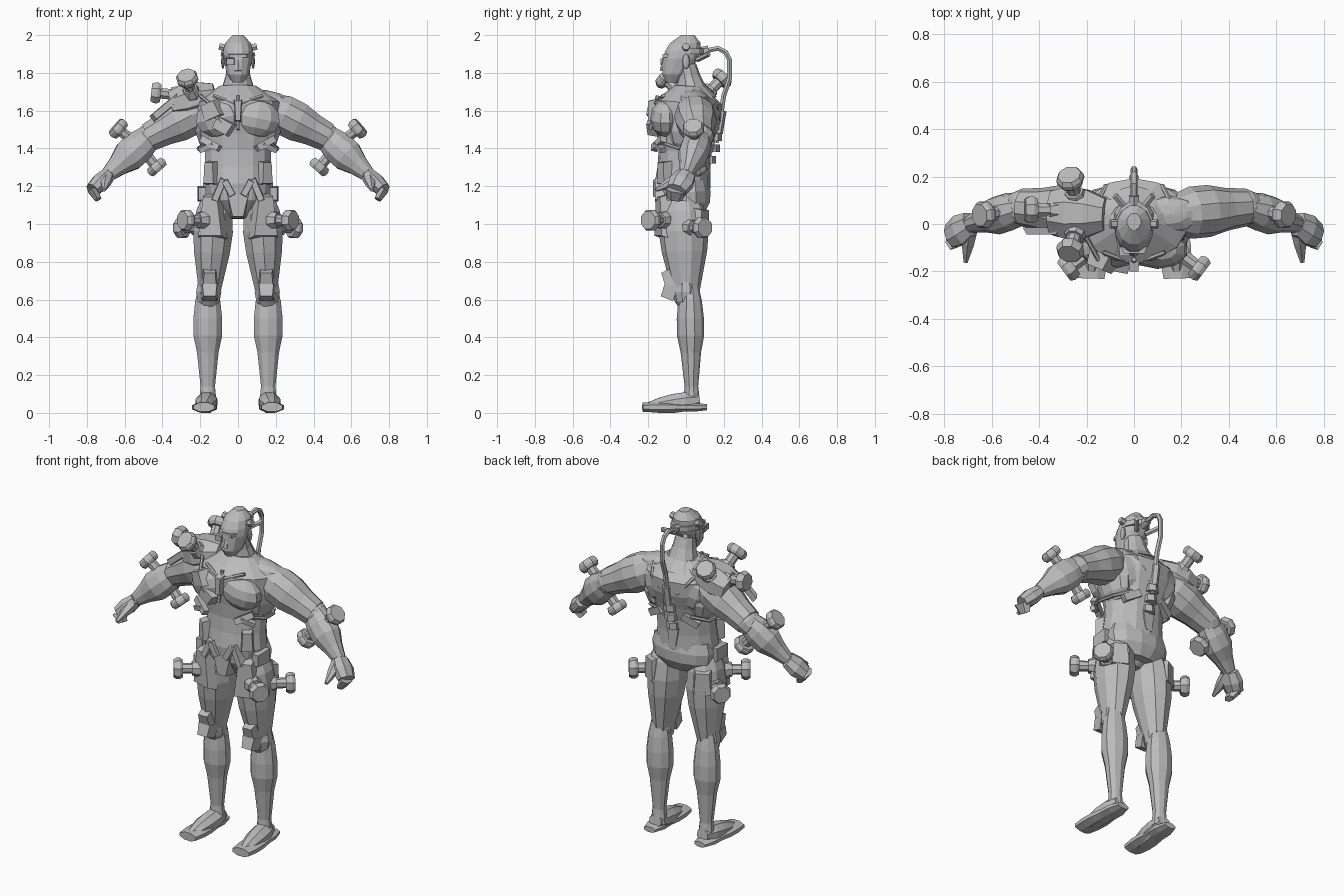
import bpy, bmesh, math
from mathutils import Vector, Matrix, Euler

cube = bpy.data.objects.get("Cube")
if cube:
    bpy.data.objects.remove(cube, do_unlink=True)

grey = bpy.data.materials.new("plain_grey")
grey.use_nodes = True
tone = (0.5, 0.5, 0.5, 1)
grey.diffuse_color = tone
grey.node_tree.nodes["Principled BSDF"].inputs["Base Color"].default_value = tone
UP = Vector((0, 0, 1))
FORWARD = Vector((0, -1, 0))


def finish(name, bm, side):
    """Mirror to the wanted side and turn the mesh into a grey object."""
    bm.transform(Matrix.Diagonal((side, 1, 1, 1)))
    bmesh.ops.recalc_face_normals(bm, faces=bm.faces)
    mesh = bpy.data.meshes.new(name)
    bm.to_mesh(mesh)
    bm.free()
    mesh.materials.append(grey)
    bpy.context.collection.objects.link(bpy.data.objects.new(name, mesh))


def limb(name, start, end, widths, depth=1, side=1, sides=10, axis=None):
    """Evenly spaced rounded rings of the given half widths from start to end."""
    start, end = Vector(start), Vector(end)
    along = (axis or end - start).normalized()
    reference = UP if abs(along.y) > 0.7 else -FORWARD
    across = reference.cross(along).normalized()
    deep = along.cross(across) * depth
    bm = bmesh.new()
    rings = []
    for step, width in enumerate(widths):
        centre = start.lerp(end, step / (len(widths) - 1))
        ring = []
        for i in range(sides):
            angle = math.tau * (i + 0.5) / sides
            offset = across * math.cos(angle) + deep * math.sin(angle)
            ring.append(bm.verts.new(centre + offset * width))
        rings.append(ring)
    for low, high in zip(rings, rings[1:]):
        for i in range(sides):
            j = (i + 1) % sides
            bm.faces.new((low[i], low[j], high[j], high[i]))
    bm.faces.new(rings[0])
    bm.faces.new(rings[-1])
    finish(name, bm, side)


def rod(name, start, end, radius, side=1, sides=6):
    limb(name, start, end, (radius, radius), 1, side, sides)


def blob(name, centre, size, side=1, tilt=0):
    bm = bmesh.new()
    bmesh.ops.create_uvsphere(bm, u_segments=10, v_segments=6, radius=1)
    turn = Matrix.Rotation(tilt, 4, "Y")
    bm.transform(Matrix.Translation(centre) @ turn @ Matrix.Diagonal((*size, 1)))
    finish(name, bm, side)


def plate(name, centre, size, taper=1, side=1, turn=(0, 0, 0)):
    """Box whose top is narrowed by taper and whose front face is bevelled in."""
    bm = bmesh.new()
    bmesh.ops.create_cube(bm, size=1)
    for vert in bm.verts:
        if vert.co.z > 0:
            vert.co.x *= taper
        if vert.co.y < 0:
            vert.co.x *= 0.8
            vert.co.z *= 0.85
    bm.transform(Matrix.Translation(centre) @ Euler(turn).to_matrix().to_4x4() @ Matrix.Diagonal((*size, 1)))
    finish(name, bm, side)


def plug(name, base, direction, side=1):
    """Flanged stem with a wide disc cap."""
    base = Vector(base)
    tip = base + Vector(direction).normalized() * 0.17
    for part, first, last, widths in (("flange", 0, 0.4, (.05, .05, .04)),
                                      ("stem", 0.2, 0.8, (.03, .03)),
                                      ("cap", 0.7, 1, (.05, .06, .06, .05))):
        limb(f"{name}_{part}", base.lerp(tip, first), base.lerp(tip, last), widths, 1, side, 8)


def tube(name, points, radius, side=1):
    curve = bpy.data.curves.new(name, "CURVE")
    curve.dimensions = "3D"
    curve.bevel_depth = radius
    curve.bevel_resolution = 1
    curve.use_fill_caps = True
    spline = curve.splines.new("POLY")
    spline.points.add(len(points) - 1)
    for point, (x, y, z) in zip(spline.points, points):
        point.co = (x * side, y, z, 1)
    spline.use_smooth = False
    curve.materials.append(grey)
    bpy.context.collection.objects.link(bpy.data.objects.new(name, curve))


# Trunk, neck and head
limb("torso", (0, -.03, 1.03), (0, .02, 1.73), (.07, .17, .19, .18, .18, .2, .23, .23, .1), .78, sides=14)
limb("pelvis", (0, .03, 1.05), (0, .02, 1.23), (.12, .19, .2, .18), .55, sides=12)
limb("neck", (0, .04, 1.65), (0, 0, 1.84), (.14, .09, .07, .06), .9)
limb("head", (0, -.07, 1.75), (0, .01, 2), (.03, .06, .07, .08, .08, .07, .03), 1.2, sides=12, axis=UP)
limb("nose", (0, -.12, 1.81), (0, -.11, 1.88), (.02, .01), sides=6)
plate("mouth", (0, -.1, 1.79), (.05, .03, .02))
plate("brow", (0, -.11, 1.89), (.11, .03, .02))
plate("eye_patch", (-.04, -.11, 1.86), (.05, .05, .04))
rod("patch_strap", (-.06, -.1, 1.87), (-.08, .02, 1.91), .01)
limb("head_band", (0, 0, 1.9), (0, 0, 1.93), (.08, .08), 1.2, sides=12)
plate("sternum_device", (0, -.18, 1.6), (.03, .04, .12), 1.5)
rod("sternum_cable", (0, -.15, 1.68), (0, -.19, 1.5), .01)

# Joints of the left side, mirrored for the right
shoulder, elbow = Vector((.16, .04, 1.62)), Vector((.47, .07, 1.46))
wrist, knuckle = Vector((.69, 0, 1.26)), Vector((.77, -.05, 1.18))
hip, knee, ankle = Vector((.12, -.02, 1.17)), Vector((.15, 0, .64)), Vector((.16, .03, .05))
forearm = elbow.lerp(wrist, 0.25)

for side, word in ((1, "left"), (-1, "right")):
    # Head fittings and muscles
    blob(word + "_ear", (.08, 0, 1.86), (.01, .02, .04), side)
    rod(word + "_ear_device", (.06, 0, 1.93), (.1, 0, 1.94), .02, side)
    rod(word + "_head_socket", (.03, .06, 1.87), (.08, .12, 1.9), .015, side)
    blob(word + "_pectoral", (.1, -.11, 1.56), (.13, .08, .1), side, .2)
    blob(word + "_shoulder_blade", (.11, .08, 1.56), (.11, .08, .13), side, .3)
    blob(word + "_trapezius", (.14, .04, 1.66), (.16, .08, .05), side, .15)
    blob(word + "_side_muscle", (.16, .02, 1.5), (.07, .12, .13), side, .2)
    rod(word + "_collar_cable", (.02, -.16, 1.64), (.13, -.12, 1.68), .01, side)

    # Arm and hand
    limb(word + "_upper_arm", shoulder, elbow, (.08, .11, .11, .09, .08), 1, side)
    limb(word + "_forearm", elbow, wrist, (.07, .09, .09, .06, .04), .9, side)
    blob(word + "_elbow", elbow, (.08, .08, .07), side, .7)
    limb(word + "_palm", wrist, knuckle, (.04, .05, .04), 1.4, side, 8)
    limb(word + "_fingers", knuckle, (.74, -.06, 1.13), (.03, .02), 2, side, 6)
    limb(word + "_thumb", wrist, (.71, -.16, 1.18), (.04, .03, .01), 1, side, 6)
    plug(word + "_upper_arm_plug", forearm, (.8, -.1, .7), side)
    plug(word + "_lower_arm_plug", forearm, (-.7, 0, -.8), side)

    # Leg and foot
    limb(word + "_thigh", hip, knee, (.06, .1, .11, .1, .08, .06), 1.2, side)
    blob(word + "_knee", (.155, 0, .64), (.07, .07, .1), side)
    limb(word + "_calf", (.16, .02, .68), ankle, (.05, .07, .08, .08, .06, .05, .04, .05), .9, side)
    limb(word + "_instep", (.16, .07, .07), (.18, -.2, .03), (.04, .06, .06, .05, .03), .9, side, 8)
    limb(word + "_foot", (.17, .11, .03), (.18, -.23, .03), (.04, .06, .06, .07, .07, .06), .43, side, 8)

    # Leg, hip and waist armour
    plate(word + "_knee_upper_guard", (.15, -.09, .71), (.09, .06, .1), .8, side, (.3, 0, 0))
    plate(word + "_knee_lower_guard", (.15, -.09, .64), (.08, .07, .08), 1.2, side, (-.3, 0, 0))
    plate(word + "_thigh_guard", (.14, -.12, 1.04), (.16, .06, .24), .6, side, (0, 0, .3))
    plate(word + "_thigh_back_guard", (.17, .08, 1.01), (.12, .05, .15), .8, side, (0, 0, math.pi - .5))
    plug(word + "_front_thigh_plug", (.16, -.1, 1.02), (.8, -.6, 0), side)
    plug(word + "_back_thigh_plug", (.18, 0, .98), (.8, .6, 0), side)
    plate(word + "_hip_guard", (.19, -.05, 1.16), (.05, .11, .08), 1, side)
    plate(word + "_waist_guard", (.14, -.11, 1.27), (.08, .06, .13), .8, side, (0, 0, .6))
    plate(word + "_belt_inner_strut", (.05, -.15, 1.19), (.04, .05, .1), 1, side, (0, .5, 0))
    plate(word + "_belt_outer_strut", (.1, -.14, 1.18), (.04, .05, .14), 1, side, (0, -.4, 0))

    # Rib clamps and cables round to the back
    rod(word + "_rib_clamp", (.1, -.17, 1.4), (.19, -.12, 1.45), .025, side, 4)
    rod(word + "_low_rib_clamp", (.13, -.16, 1.42), (.2, -.12, 1.39), .02, side, 4)
    tube(word + "_rib_cable", [(.17, -.13, 1.43), (.21, -.04, 1.4), (.2, .06, 1.39), (.12, .13, 1.42)], .01, side)
    rod(word + "_back_clamp", (.07, .13, 1.42), (.16, .1, 1.37), .03, side, 4)
    tube(word + "_back_cable", [(.02, .15, 1.48), (.06, .17, 1.56), (.12, .16, 1.63), (.15, .1, 1.68)], .01, side)

# Groin guard, tail guard and spine
plate("groin_guard", (0, -.12, 1.1), (.07, .08, .14), 2)
plate("tail_guard", (0, .11, 1.27), (.05, .04, .14), 2, 1, (0, 0, math.pi))
for i in range(5):
    middle = Vector((0, .12 + .03 * math.sin(i * .7), 1.34 + i * .06))
    rod("spine_block", middle - UP * .02, middle + UP * .02, .04)

# Head hose down to the back
tube("head_hose", [(0, .07, 1.91), (0, .17, 1.93), (0, .21, 1.91), (0, .23, 1.87), (0, .23, 1.77),
                   (0, .2, 1.68), (0, .16, 1.43)], .015)
rod("hose_socket", (0, .07, 1.91), (0, .12, 1.92), .025)
rod("hose_end", (0, .19, 1.6), (0, .17, 1.48), .025)

# Right shoulder armour with its plugs, and the right chest plates
socket = Vector((.24, .05, 1.67))
limb("shoulder_armour", (.12, .04, 1.69), (.35, .05, 1.63), (.06, .09, .1, .08), 1.2, -1, 8)
plug("shoulder_front_plug", socket + FORWARD * .06, (.2, -.7, .7), -1)
plug("shoulder_back_plug", socket - FORWARD * .04, (.2, .7, .7), -1)
plug("shoulder_side_plug", (.29, .06, 1.68), (1, 0, .1), -1)
plate("shoulder_fin", (.38, -.03, 1.62), (.2, .03, .04), 1, -1, (0, .7, 0))
plate("upper_chest_plate", (.14, -.16, 1.6), (.12, .06, .1), .8, -1, (0, .4, .4))
plate("lower_chest_plate", (.08, -.17, 1.52), (.1, .06, .08), 1.2, -1, (0, -.5, .2))
tube("chest_cable", [(.2, -.06, 1.68), (.15, -.15, 1.64), (.11, -.19, 1.56), (.06, -.19, 1.5)], .01, -1)
